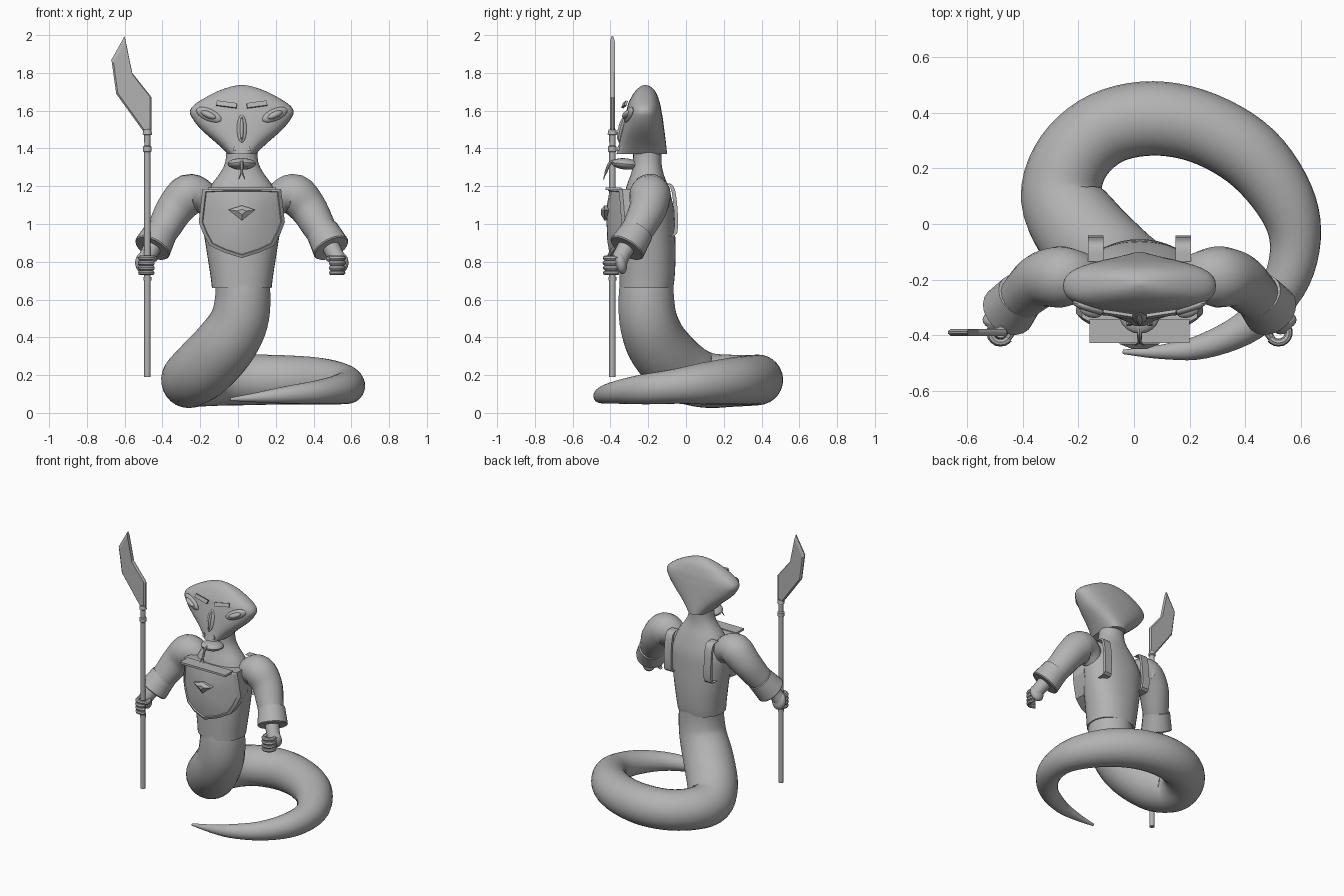
import bpy, bmesh, math
from mathutils import Vector, Matrix, Euler

cube = bpy.data.objects.get("Cube")
if cube:
    bpy.data.objects.remove(cube)

grey = bpy.data.materials.new("plain grey")
grey.use_nodes = True
COLOUR = (0.45, 0.45, 0.45, 1)
grey.diffuse_color = COLOUR
grey.node_tree.nodes["Principled BSDF"].inputs["Base Color"].default_value = COLOUR

CX = 0.02  # the upper body's line of symmetry


def finish(name, bm, angle=35):
    bmesh.ops.recalc_face_normals(bm, faces=bm.faces[:])
    mesh = bpy.data.meshes.new(name)
    bm.to_mesh(mesh)
    bm.free()
    mesh.materials.append(grey)
    ob = bpy.data.objects.new(name, mesh)
    bpy.context.collection.objects.link(ob)
    bpy.ops.object.select_all(action='DESELECT')
    ob.select_set(True)
    bpy.context.view_layer.objects.active = ob
    bpy.ops.object.shade_smooth_by_angle(angle=math.radians(angle))
    return ob


def loft(name, rings, angle=35):
    bm = bmesh.new()
    loops = [[bm.verts.new(p) for p in ring] for ring in rings]
    n = len(loops[0])
    for a, b in zip(loops, loops[1:]):
        for i in range(n):
            j = (i + 1) % n
            bm.faces.new((a[i], a[j], b[j], b[i]))
    bm.faces.new(loops[0])
    bm.faces.new(loops[-1])
    return finish(name, bm, angle)


def spline(rows, steps):
    """Smooth curve through rows of equal length."""
    rows = [Vector(r) for r in rows]
    out = []
    for i in range(len(rows) - 1):
        p0, p1, p2, p3 = (rows[max(0, min(len(rows) - 1, k))] for k in range(i - 1, i + 3))
        for s in range(steps):
            t = s / steps
            out.append(0.5 * (2 * p1 + (p2 - p0) * t + (2 * p0 - 5 * p1 + 4 * p2 - p3) * t**2
                              + (3 * p1 - p0 - 3 * p2 + p3) * t**3))
    return out + [rows[-1]]


def tube(name, rows, steps=4, sides=20, angle=35):
    """Round tube through rows of x, y, z, radius."""
    rows = spline(rows, steps)
    pts = [r.xyz for r in rows]
    side, last, rings = None, None, []
    for i, p in enumerate(pts):
        d = (pts[min(i + 1, len(pts) - 1)] - pts[max(i - 1, 0)]).normalized()
        side = d.orthogonal().normalized() if side is None else last.rotation_difference(d) @ side
        last, other = d, d.cross(side)
        rings.append([p + rows[i].w * (side * math.cos(a) + other * math.sin(a))
                      for a in (math.tau * k / sides for k in range(sides))])
    return loft(name, rings, angle)


def section(z, half, front, back, power, sides=40):
    """Level superellipse ring."""
    def sup(v):
        return math.copysign(abs(v) ** (2 / power), v)
    mid, depth = (front + back) / 2, (back - front) / 2
    return [(CX + half * sup(math.cos(a)), mid + depth * sup(math.sin(a)), z)
            for a in (math.tau * k / sides for k in range(sides))]


def ball(name, centre, size, rot=(0, 0, 0)):
    bm = bmesh.new()
    m = Matrix.LocRotScale(Vector(centre), Euler(rot), Vector(size))
    bmesh.ops.create_uvsphere(bm, u_segments=20, v_segments=12, radius=1, matrix=m)
    return finish(name, bm)


def box(name, centre, size, rot=(0, 0, 0)):
    bm = bmesh.new()
    m = Matrix.LocRotScale(Vector(centre), Euler(rot), Vector(size))
    bmesh.ops.create_cube(bm, size=1, matrix=m)
    return finish(name, bm)


def scaled(outline, f, y):
    mx = sum(p[0] for p in outline) / len(outline)
    mz = sum(p[1] for p in outline) / len(outline)
    return [(mx + (x - mx) * f, y, mz + (z - mz) * f) for x, z in outline]


# Coiled tail
tube("tail", [
    (0.02, -0.205, 0.74, 0.14), (0.025, -0.21, 0.6, 0.148), (0, -0.195, 0.47, 0.155),
    (-0.08, -0.14, 0.345, 0.165), (-0.19, -0.03, 0.23, 0.165), (-0.26, 0.1, 0.175, 0.148),
    (-0.22, 0.24, 0.17, 0.138), (-0.1, 0.345, 0.172, 0.134), (0.07, 0.38, 0.175, 0.134),
    (0.25, 0.345, 0.175, 0.13), (0.42, 0.245, 0.168, 0.125), (0.54, 0.09, 0.155, 0.11),
    (0.58, -0.06, 0.14, 0.092), (0.54, -0.22, 0.125, 0.08), (0.42, -0.36, 0.11, 0.062),
    (0.25, -0.44, 0.095, 0.045), (0.1, -0.46, 0.082, 0.026), (-0.04, -0.46, 0.072, 0.008),
], steps=5, sides=28)

# Torso and neck: z, half width, front, back
torso = spline([(0.66, 0.158, -0.352, -0.068), (0.72, 0.165, -0.352, -0.06),
                (0.85, 0.185, -0.35, -0.055), (1.0, 0.208, -0.345, -0.06),
                (1.1, 0.21, -0.34, -0.068), (1.2, 0.165, -0.315, -0.095),
                (1.27, 0.115, -0.29, -0.12), (1.33, 0.087, -0.28, -0.13),
                (1.42, 0.08, -0.28, -0.13)], 4)
loft("torso", [section(*r, 2.2) for r in torso])

# Hooded head
head = spline([(1.37, 0.075, -0.368, -0.1), (1.42, 0.125, -0.355, -0.105),
               (1.5, 0.215, -0.338, -0.115), (1.56, 0.262, -0.325, -0.123),
               (1.6, 0.274, -0.315, -0.13), (1.64, 0.24, -0.305, -0.138),
               (1.695, 0.145, -0.275, -0.158), (1.725, 0.065, -0.245, -0.185),
               (1.736, 0.01, -0.22, -0.21)], 4)
loft("head", [section(*r, 2.4) for r in head])
ball("lower_jaw", (CX, -0.32, 1.318), (0.075, 0.075, 0.03), (-0.1, 0, 0))
tube("tongue", [(CX, -0.35, 1.335, 0.01), (CX, -0.4, 1.325, 0.009), (CX, -0.425, 1.27, 0.007)], sides=8)

# Nose ridge
ball("nose_rim", (CX, -0.337, 1.505), (0.026, 0.012, 0.076), (-0.25, 0, 0))
ball("nose_ridge", (CX, -0.342, 1.505), (0.01, 0.018, 0.066), (-0.25, 0, 0))

# Paired parts of the face, back and arms
for s, side in ((1, "left"), (-1, "right")):
    def at(dx, *rest):
        return (CX + s * dx, *rest)

    ball(side + "_eye_rim", at(0.175, -0.302, 1.578), (0.075, 0.018, 0.032), (0, -s * 0.4, s * 0.3))
    ball(side + "_eye", at(0.175, -0.312, 1.578), (0.045, 0.024, 0.018), (0, -s * 0.4, s * 0.3))
    box(side + "_brow", at(0.08, -0.325, 1.633), (0.108, 0.012, 0.026), (-0.35, -s * 0.13, s * 0.15))
    tube(side + "_nostril", [at(0.038, -0.358, 1.39, 0.013), at(0.038, -0.358, 1.415, 0.002)], 1, 4)
    tube(side + "_tongue_fork", [at(0, -0.422, 1.28, 0.006), at(0.016, -0.437, 1.237, 0.002)], 1, 6)

    # Raised strap on the back
    strap = spline([(-0.115, 1.215), (-0.065, 1.2), (-0.045, 1.08), (-0.047, 0.95), (-0.1, 0.935)], 3)
    loft(side + "_back_strap", [[at(0.13, y, z), at(0.185, y, z), at(0.185, y - 0.02, z), at(0.13, y - 0.02, z)]
                                for y, z in strap])

    # Arm, flared cuff and wrist
    tube(side + "_arm", [at(0.16, -0.19, 1.08, 0.06), at(0.21, -0.19, 1.14, 0.09),
                         at(0.28, -0.19, 1.155, 0.11), at(0.35, -0.2, 1.085, 0.1),
                         at(0.4, -0.24, 1.0, 0.09), at(0.44, -0.28, 0.93, 0.08),
                         at(0.47, -0.31, 0.88, 0.07)])
    a, b = Vector(at(0.425, -0.255, 0.965)), Vector(at(0.475, -0.315, 0.87))
    cuff = [(0, 0.07), (0.03, 0.088), (0.5, 0.094), (0.95, 0.1), (1, 0.095), (0.99, 0.06)]
    tube(side + "_cuff", [(*a.lerp(b, t), r) for t, r in cuff], 1)
    tube(side + "_wrist", [at(0.46, -0.3, 0.9, 0.05), at(0.49, -0.335, 0.845, 0.045),
                           at(0.515, -0.355, 0.8, 0.045)])
    ball(side + "_palm", at(0.515, -0.345, 0.795), (0.05, 0.032, 0.06), (0.2, 0, 0))

    # Fingers curled round a grip
    for k in range(4):
        z = 0.742 + 0.026 * k
        curl = [at(0.5 + 0.037 * math.cos(t), -0.39 + 0.037 * math.sin(t), z, 0.0145 - 0.001 * abs(k - 2))
                for t in (0.9, 0.2, -0.5, -1.2, -1.9, -2.5)]
        tube(f"{side}_finger_{k + 1}", curl, 2, 8)
    tube(side + "_thumb", [at(0.48, -0.35, 0.82, 0.018), at(0.462, -0.385, 0.815, 0.016),
                           at(0.48, -0.42, 0.81, 0.012)], 3, 8)

# Curved chest plate with raised centre
half = [(0, 0.82), (0.095, 0.85), (0.17, 0.885), (0.205, 0.95), (0.228, 1.01), (0.218, 1.1), (0.208, 1.185), (0.1, 1.19)]
outline = [(CX + x, z) for x, z in half] + [(CX, 1.19)] + [(CX - x, z) for x, z in reversed(half[1:])]


def bowed(f, y):
    return [(x, y + 0.08 * ((x - CX) / 0.22) ** 2, z) for x, _, z in scaled(outline, f, y)]


loft("chest_plate", [bowed(0.95, -0.3), bowed(1, -0.39), bowed(1, -0.408), bowed(0.92, -0.415),
                     bowed(0.9, -0.405), bowed(0.5, -0.418), bowed(0.1, -0.42)], 25)
box("chest_plate_top", (CX, -0.385, 1.186), (0.36, 0.085, 0.014))

# Pointed chest emblem
diamond = [(CX - 0.072, 1.075), (CX, 1.098), (CX + 0.072, 1.075), (CX, 1.018)]
loft("emblem", [scaled(diamond, 1, -0.41), scaled(diamond, 1, -0.432), scaled(diamond, 0.35, -0.45)], 10)

# Polearm
PX, PY = -0.48, -0.39
pole = [(0.19, 0.017), (1.38, 0.017), (1.385, 0.023), (1.41, 0.023), (1.415, 0.016),
        (1.47, 0.017), (1.475, 0.025), (1.5, 0.02)]
tube("pole", [(PX, PY, z, r) for z, r in pole], 1, 16)
tube("pole_collar", [(PX, PY, 0.7, 0.021), (PX, PY, 0.72, 0.021)], 1, 16)
blade = [(-0.6, 1.995), (-0.67, 1.87), (-0.645, 1.69), (-0.49, 1.475),
         (-0.457, 1.49), (-0.457, 1.67), (-0.56, 1.8)]
loft("blade", [scaled(blade, 0.9, PY - 0.013), scaled(blade, 1, PY - 0.004),
               scaled(blade, 1, PY + 0.004), scaled(blade, 0.9, PY + 0.013)], 10)
